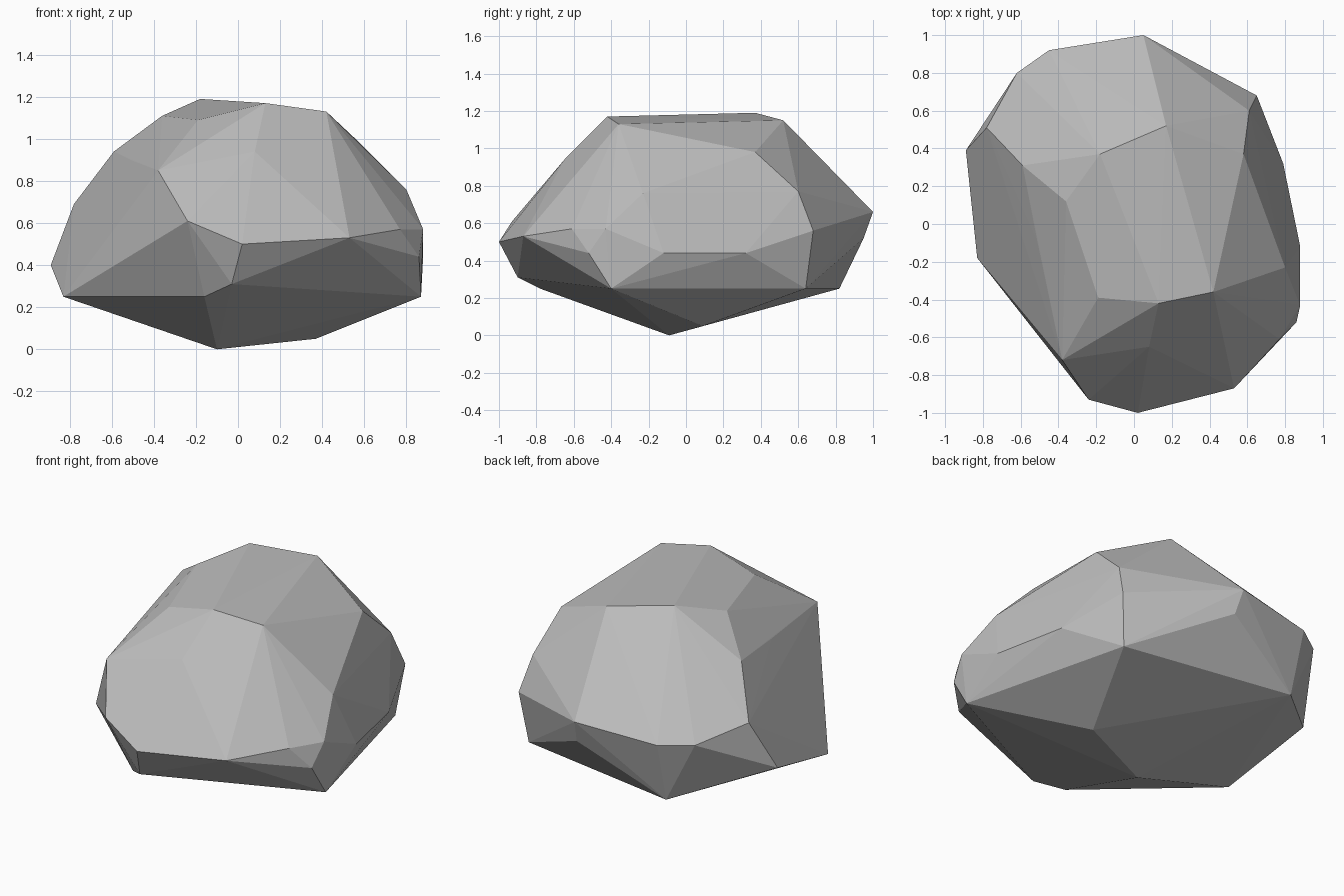
import bpy
import bmesh

# Remove the default cube only
default_cube = bpy.data.objects.get("Cube")
if default_cube:
    bpy.data.objects.remove(default_cube, do_unlink=True)


def flat_material(name, color):
    material = bpy.data.materials.new(name)
    material.use_nodes = True
    material.diffuse_color = color
    shader = material.node_tree.nodes["Principled BSDF"]
    shader.inputs["Base Color"].default_value = color
    shader.inputs["Roughness"].default_value = 0.9
    return material


def faceted_hull(name, corner_groups, material):
    """Wrap the corners of a chiselled stone in one flat-shaded skin."""
    shape = bmesh.new()
    for group in corner_groups:
        for corner in group:
            shape.verts.new(corner)
    result = bmesh.ops.convex_hull(shape, input=shape.verts[:])
    # Drop corners that the skin does not reach
    unused = [v for v in shape.verts if not v.link_faces]
    bmesh.ops.delete(shape, geom=unused, context="VERTS")
    bmesh.ops.recalc_face_normals(shape, faces=shape.faces[:])
    mesh = bpy.data.meshes.new(name)
    shape.to_mesh(mesh)
    shape.free()
    mesh.materials.append(material)
    for face in mesh.polygons:
        face.use_smooth = False
    stone = bpy.data.objects.new(name, mesh)
    bpy.context.collection.objects.link(stone)
    return stone


# Underside keel and the rim around it
keel = [(-.1, -.09, 0), (.37, .09, .05)]
rim = [(.87, -.4, .25), (.61, .64, .25), (-.44, .82, .25),
       (-.83, -.18, .25), (-.16, -.78, .25), (-.03, -.9, .31)]

# Belt of widest corners, by side
belt_front = [(-.24, -.93, .61), (.02, -1, .5), (.53, -.87, .53),
              (.77, -.61, .57)]
belt_left = [(.86, -.52, .44), (.88, -.43, .57), (.88, -.12, .44),
             (.79, .32, .44), (.65, .68, .56)]
belt_back = [(.07, .95, .52), (.05, 1, .66), (-.45, .92, .62),
             (-.62, .8, .62)]
belt_right = [(-.78, .51, .69), (-.89, .39, .4)]

# Sloping shoulders and the crown
shoulders = [(.8, -.23, .76), (.61, .6, .77), (.58, .37, .98),
             (-.59, .31, .94), (-.51, -.1, .9), (-.38, -.72, .85),
             (.08, -.65, .94)]
crown = [(.42, -.36, 1.13), (.13, -.42, 1.17), (-.19, -.39, 1.09),
         (-.36, .12, 1.11), (-.18, .37, 1.19), (.17, .52, 1.15)]

stone_grey = flat_material("stone grey", (.5, .5, .5, 1))
faceted_hull(
    "boulder",
    [keel, rim, belt_front, belt_left, belt_back, belt_right, shoulders, crown],
    stone_grey,
)
